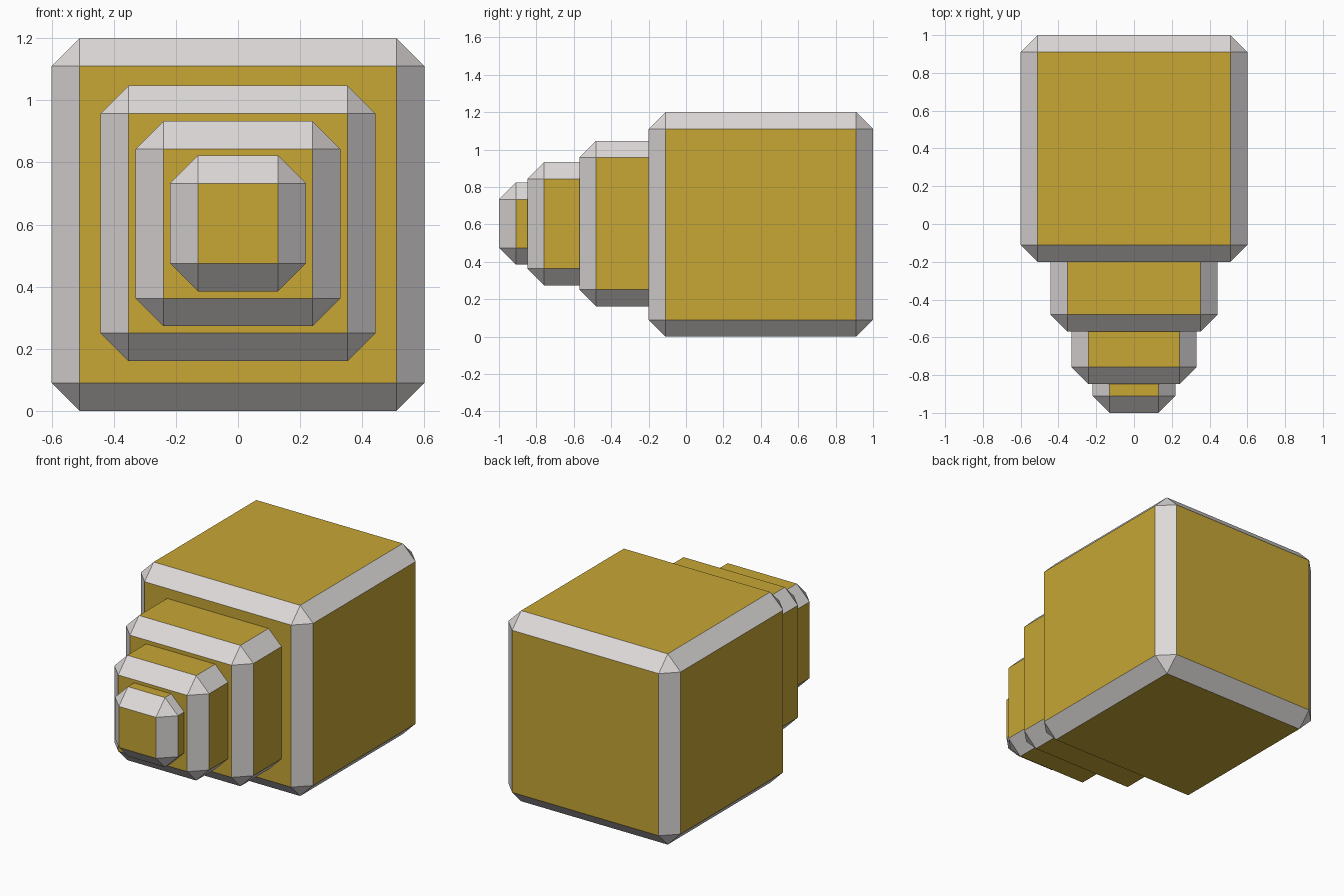
import bpy, bmesh

if "Cube" in bpy.data.objects:
    bpy.data.objects.remove(bpy.data.objects["Cube"])


def material(name, rgb):
    m = bpy.data.materials.new(name)
    m.diffuse_color = (*rgb, 1)
    m.use_nodes = True
    m.node_tree.nodes["Principled BSDF"].inputs["Base Color"].default_value = m.diffuse_color
    return m


GOLD = material("gold", (0.571, 0.381, 0.036))
GREY = material("light grey", (0.723, 0.694, 0.687))
BEVEL = 0.09


def chamfered_cube(name, half, front, z):
    """Cube with its front face at y = front; gold sides, grey chamfers."""
    bm = bmesh.new()
    bmesh.ops.create_cube(bm, size=2 * half)
    bmesh.ops.bevel(bm, geom=bm.edges[:], offset=BEVEL, segments=1,
                    affect='EDGES', profile=0.5)
    bm.normal_update()
    for f in bm.faces:
        f.material_index = 0 if max(abs(c) for c in f.normal) > 0.95 else 1
        f.smooth = False
    mesh = bpy.data.meshes.new(name)
    bm.to_mesh(mesh)
    bm.free()
    mesh.materials.append(GOLD)
    mesh.materials.append(GREY)
    ob = bpy.data.objects.new(name, mesh)
    ob.location = (0, front + half, z)
    bpy.context.collection.objects.link(ob)


# Main body, then three ever smaller cubes stepping out of its front
chamfered_cube("main_body", 0.6, -0.2, 0.6)
chamfered_cube("large_step", 0.443, -0.57, 0.604)
chamfered_cube("middle_step", 0.33, -0.848, 0.603)
chamfered_cube("small_tip", 0.219, -1.0, 0.604)
